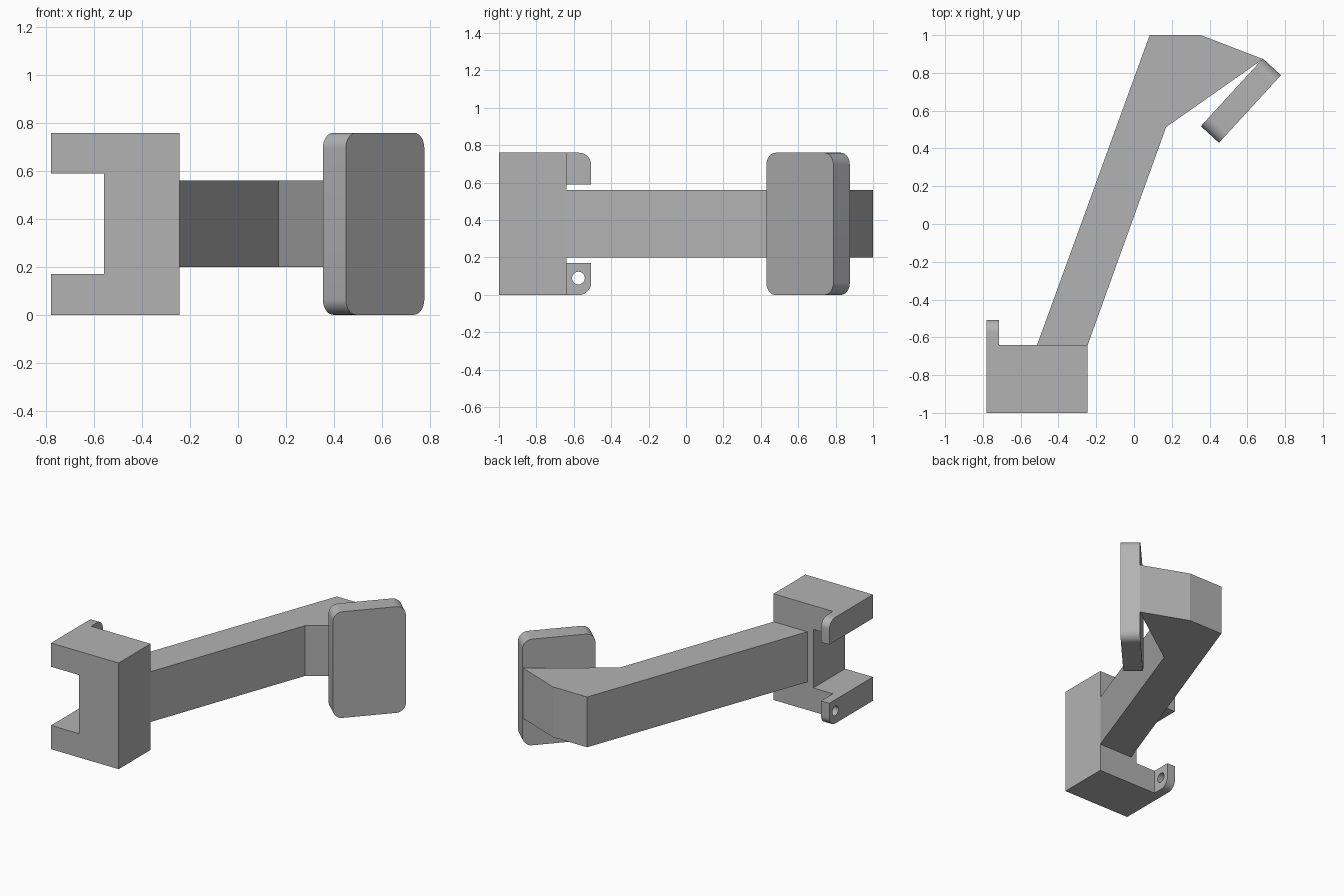
import bpy, bmesh, math
from mathutils import Matrix, Vector

if "Cube" in bpy.data.objects:
    bpy.data.objects.remove(bpy.data.objects["Cube"])

grey = bpy.data.materials.new("light grey")
grey.diffuse_color = (0.45, 0.45, 0.45, 1)
grey.use_nodes = True
grey.node_tree.nodes["Principled BSDF"].inputs["Base Color"].default_value = grey.diffuse_color


def prism(name, pts, depth, frame):
    """Extrude a 2D outline along the frame's third axis."""
    bm = bmesh.new()
    face = bm.faces.new([bm.verts.new((a, b, 0)) for a, b in pts])
    ext = bmesh.ops.extrude_face_region(bm, geom=[face])["geom"]
    bmesh.ops.translate(bm, vec=(0, 0, depth),
                        verts=[v for v in ext if isinstance(v, bmesh.types.BMVert)])
    bm.transform(frame)
    bmesh.ops.recalc_face_normals(bm, faces=bm.faces[:])
    mesh = bpy.data.meshes.new(name)
    bm.to_mesh(mesh)
    bm.free()
    mesh.materials.append(grey)
    ob = bpy.data.objects.new(name, mesh)
    bpy.context.collection.objects.link(ob)
    return ob


def axes(u, v, w, origin):
    m = Matrix((u, v, w)).transposed().to_4x4()
    m.translation = Vector(origin)
    return m


def arc(cx, cy, r, start, end, n):
    return [(cx + r * math.cos(math.radians(start + (end - start) * i / n)),
             cy + r * math.sin(math.radians(start + (end - start) * i / n)))
            for i in range(n + 1)]


def drill(ob, holes, depth, frame):
    """Cut round holes (a, b, radius) through a prism, then smooth its curves."""
    for a, b, r in holes:
        cutter = prism("hole_cutter", arc(a, b, r, 0, 360, 32)[:-1], depth + 0.1,
                       frame @ Matrix.Translation((0, 0, -0.05)))
        mod = ob.modifiers.new("hole", "BOOLEAN")
        mod.object, mod.solver = cutter, "EXACT"
        bpy.ops.object.select_all(action="DESELECT")
        ob.select_set(True)
        bpy.context.view_layer.objects.active = ob
        bpy.ops.object.modifier_apply(modifier=mod.name)
        bpy.data.objects.remove(cutter)
    bpy.ops.object.shade_smooth_by_angle(angle=math.radians(30))


H = 0.76  # overall height

# Clamp block: C-shaped profile running front to back
prism("clamp_block",
      [(-0.78, 0), (-0.245, 0), (-0.245, H), (-0.78, H),
       (-0.78, 0.59), (-0.56, 0.59), (-0.56, 0.17), (-0.78, 0.17)],
      0.36, axes((1, 0, 0), (0, 0, 1), (0, 1, 0), (0, -1, 0)))

# Screw tabs behind the block, mirrored about mid height
tab_frame = axes((0, 1, 0), (0, 0, 1), (1, 0, 0), (-0.78, 0, 0))
for name, flip in (("lower_tab", False), ("upper_tab", True)):
    outline = [(-0.64, 0.17), (-0.64, 0)] + arc(-0.572, 0.065, 0.065, -90, 0, 10) + [(-0.507, 0.17)]
    hole = (-0.575, 0.09, 0.034)
    if flip:
        outline = [(a, H - b) for a, b in outline]
        hole = (hole[0], H - hole[1], hole[2])
    drill(prism(name, outline, 0.065, tab_frame), [hole], 0.065, tab_frame)

# Slanted arm with its wedge-shaped head
prism("arm",
      [(-0.513, -0.64), (-0.245, -0.64), (0.17, 0.513),
       (0.683, 0.873), (0.354, 1.0), (0.083, 1.0)],
      0.36, Matrix.Translation((0, 0, 0.2)))

# Rounded mounting plate, turned to face the front right
u = Vector((0.328, 0.358, 0))
L, T, R = u.length, 0.13, 0.065
u.normalize()
up = Vector((0, 0, 1))
plate_frame = axes(u, up, up.cross(u), (0.45, 0.43, 0))
outline = (arc(R, R, R, 180, 270, 10) + arc(L - R, R, R, 270, 360, 10)
           + arc(L - R, H - R, R, 0, 90, 10) + arc(R, H - R, R, 90, 180, 10))
plate = prism("mounting_plate", outline, T, plate_frame)
drill(plate, [(a, b, r) for a, r in ((0.06, 0.029), (0.417, 0.025))
              for b in (0.09, H - 0.09)], T, plate_frame)
